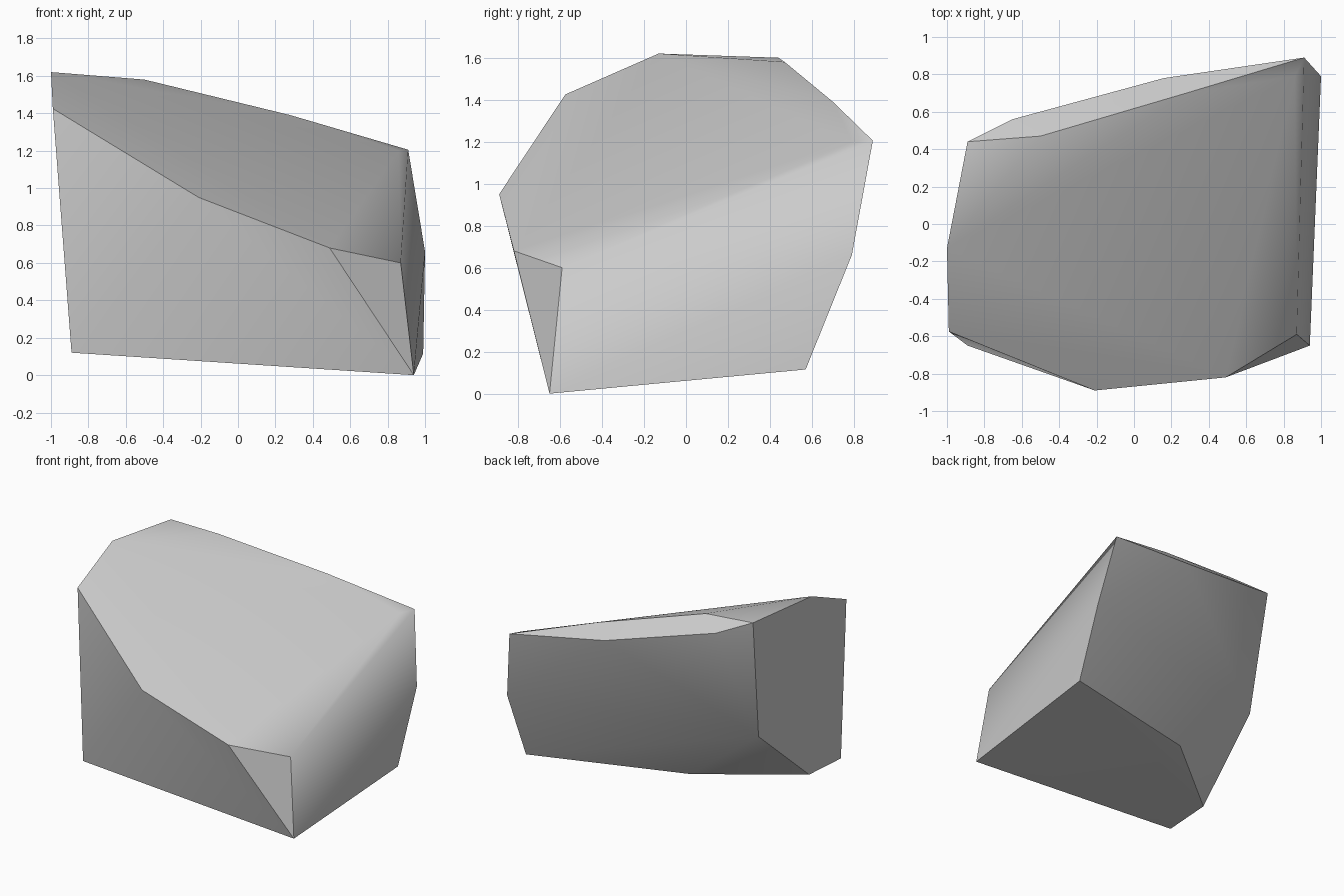
import bpy
import bmesh
import math
from mathutils import Vector

cube = bpy.data.objects.get("Cube")
if cube:
    bpy.data.objects.remove(cube, do_unlink=True)

# Stone colour
stone = bpy.data.materials.new("stone_grey")
stone.use_nodes = True
grey = (0.6, 0.6, 0.6, 1)
stone.diffuse_color = grey
stone.node_tree.nodes["Principled BSDF"].inputs["Base Color"].default_value = grey

# Corners of the boulder
upper_ridge = [(-1, -.13, 1.62), (-.5, .47, 1.58), (.28, .7, 1.39), (.91, .89, 1.205)]
back_chamfer = [(-.89, .44, 1.6), (-.65, .56, 1.5), (.16, .78, 1.31)]
front_rim = [(-.99, -.575, 1.425), (-.21, -.89, .95), (.49, -.82, .68), (.87, -.59, .6)]
side_bulges = [(1, .79, .66), (-.84, .3, .64)]
underside = [(.94, -.65, 0), (.99, .57, .115), (-.22, .255, .163),
             (-.88, -.27, .135), (-.89, -.65, .12)]
worn_corner = (.86, .79, 1.2)

bm = bmesh.new()
for co in upper_ridge + back_chamfer + front_rim + side_bulges + underside + [worn_corner]:
    bm.verts.new(co)
hull = bmesh.ops.convex_hull(bm, input=bm.verts[:])
loose = [v for v in bm.verts if not v.link_faces]
bmesh.ops.delete(bm, geom=loose, context='VERTS')
bmesh.ops.recalc_face_normals(bm, faces=bm.faces[:])

# Hard creases everywhere except along the worn right-hand edge
low_end = Vector(front_rim[-1])
worn_ends = [Vector(upper_ridge[-1]), Vector(worn_corner)]


def is_near(vert, point):
    return (vert.co - point).length < 0.001


def is_worn(edge):
    return (any(is_near(v, low_end) for v in edge.verts)
            and any(is_near(v, p) for v in edge.verts for p in worn_ends))


for face in bm.faces:
    face.smooth = True
for edge in bm.edges:
    edge.smooth = is_worn(edge) or edge.calc_face_angle(0) < math.radians(30)

mesh = bpy.data.meshes.new("boulder")
bm.to_mesh(mesh)
bm.free()
mesh.materials.append(stone)
boulder = bpy.data.objects.new("boulder", mesh)
bpy.context.collection.objects.link(boulder)
